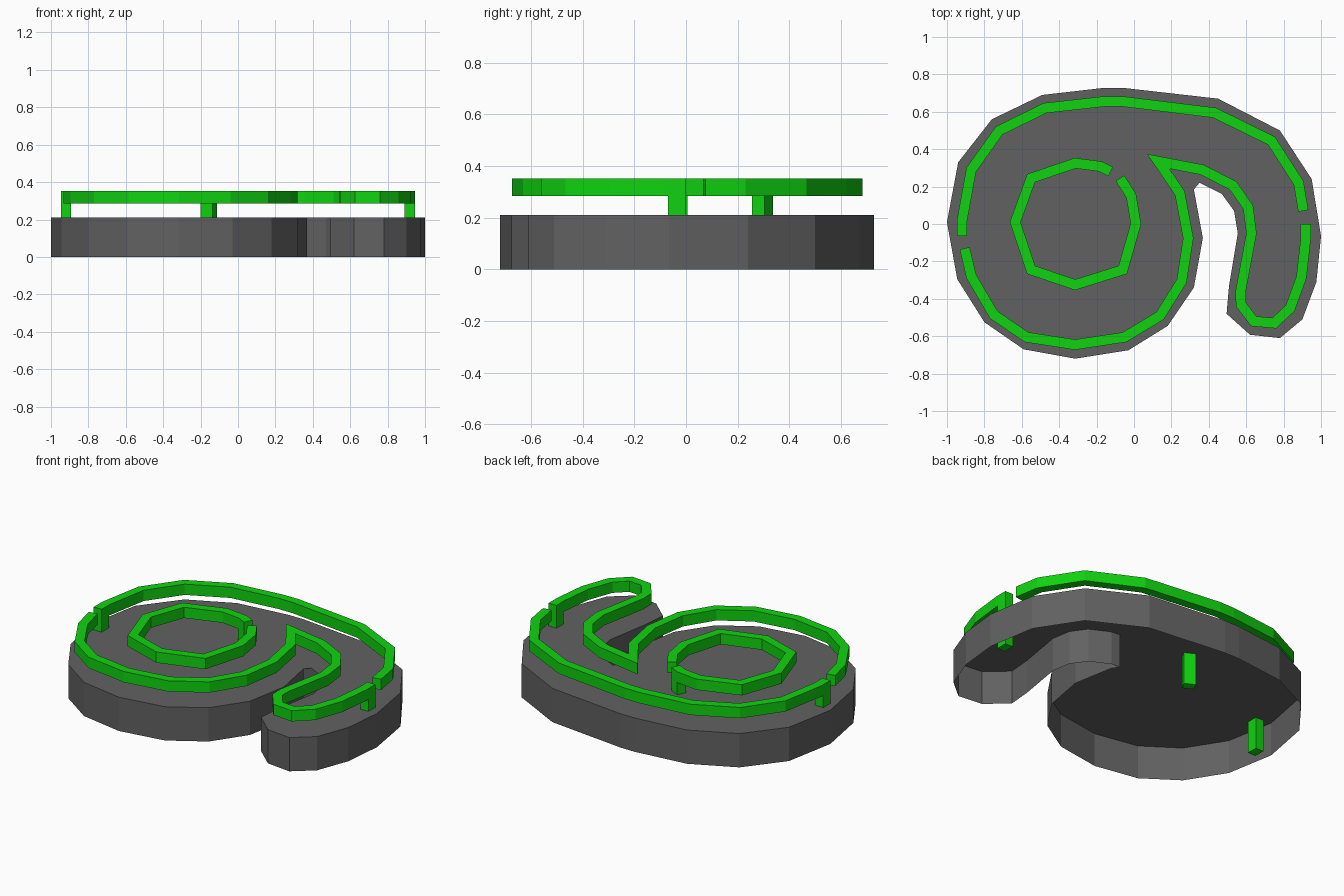
import bpy, bmesh
from mathutils import Vector

if "Cube" in bpy.data.objects:
    bpy.data.objects.remove(bpy.data.objects["Cube"])

def material(name, rgb):
    m = bpy.data.materials.new(name)
    m.diffuse_color = (*rgb, 1)
    m.use_nodes = True
    m.node_tree.nodes["Principled BSDF"].inputs["Base Color"].default_value = m.diffuse_color
    return m

GREY = material("dark grey", (0.12, 0.12, 0.12))
GREEN = material("bright green", (0.005, 0.65, 0.005))
WIDTH, RAIL_Z0, RAIL_Z1, BASE_H = 0.055, 0.285, 0.352, 0.21

def make_object(name, bm, mat):
    me = bpy.data.meshes.new(name)
    bm.to_mesh(me)
    bm.free()
    me.materials.append(mat)
    ob = bpy.data.objects.new(name, me)
    bpy.context.collection.objects.link(ob)

def sweep(bm, path, z0, z1):
    """Rectangular bar along a flat path with mitred corners and end caps."""
    pts = [Vector(p) for p in path]
    rings = []
    for i, p in enumerate(pts):
        a = (p - pts[i - 1]).normalized() if i else (pts[1] - p).normalized()
        b = (pts[i + 1] - p).normalized() if i < len(pts) - 1 else a
        na, nb = Vector((-a.y, a.x)), Vector((-b.y, b.x))
        m = (na + nb).normalized()
        m *= WIDTH / 2 / m.dot(na)
        l, r = p + m, p - m
        rings.append([bm.verts.new((q.x, q.y, z)) for q, z in
                      ((l, z0), (r, z0), (r, z1), (l, z1))])
    for s, t in zip(rings, rings[1:]):
        for k in range(4):
            n = (k + 1) % 4
            bm.faces.new((s[k], s[n], t[n], t[k]))
    bm.faces.new(rings[0][::-1])
    bm.faces.new(rings[-1])

def rail(name, path):
    """Raised rail whose last point turns down into a support leg."""
    bm = bmesh.new()
    sweep(bm, path, RAIL_Z0, RAIL_Z1)
    end, prev = Vector(path[-1]), Vector(path[-2])
    back = end + (prev - end).normalized() * 0.07
    sweep(bm, [back, end], 0.01, RAIL_Z0 + 0.003)
    bmesh.ops.recalc_face_normals(bm, faces=bm.faces)
    make_object(name, bm, GREEN)

# Base: curled outline, top plate and side walls, open underneath
outline = [(-1, .01), (-.94, .33), (-.76, .56), (-.49, .69), (-.16, .728), (-.06, .728),
           (.45, .67), (.78, .5), (.95, .24), (1, -.065), (.975, -.31), (.9, -.51),
           (.78, -.61), (.62, -.592), (.495, -.48), (.508, -.33), (.555, -.05),
           (.535, .07), (.47, .16), (.35, .22), (.29, .225), (.32, .185), (.368, -.075),
           (.32, -.34), (.18, -.545), (-.03, -.675), (-.315, -.72), (-.59, -.67),
           (-.8, -.525), (-.945, -.295)]
outline.reverse()  # counter-clockwise
bm = bmesh.new()
low = [bm.verts.new((x, y, 0)) for x, y in outline]
high = [bm.verts.new((x, y, BASE_H)) for x, y in outline]
for i in range(len(low)):
    j = (i + 1) % len(low)
    bm.faces.new((low[i], low[j], high[j], high[i]))
top = bm.faces.new(high)
bmesh.ops.triangulate(bm, faces=[top])
make_object("base", bm, GREY)

# Upper rail: free end on the right, leg on the left
rail("upper_rail", [(.905, .07), (.88, .22), (.735, .445), (.43, .595), (-.06, .655),
                    (-.16, .655), (-.475, .62), (-.72, .5), (-.87, .29), (-.92, .015),
                    (-.92, -.065)])

# Lower rail: free end on the left, leg on the right
rail("lower_rail", [(-.905, -.13), (-.87, -.28), (-.75, -.485), (-.575, -.605),
                    (-.315, -.645), (-.05, -.605), (.14, -.49), (.255, -.305),
                    (.29, -.075), (.245, .165), (.13, .335), (.365, .29), (.53, .205),
                    (.61, .09), (.628, -.05), (.57, -.36), (.572, -.43), (.64, -.52),
                    (.75, -.53), (.835, -.45), (.895, -.285), (.918, -.08), (.918, 0)])

# Inner rail: broken ring with a leg at its end
rail("inner_rail", [(-.075, .245), (-.015, .15), (.01, 0), (-.06, -.245), (-.315, -.325),
                    (-.55, -.245), (-.635, .01), (-.55, .245), (-.315, .325),
                    (-.18, .308), (-.125, .28)])
